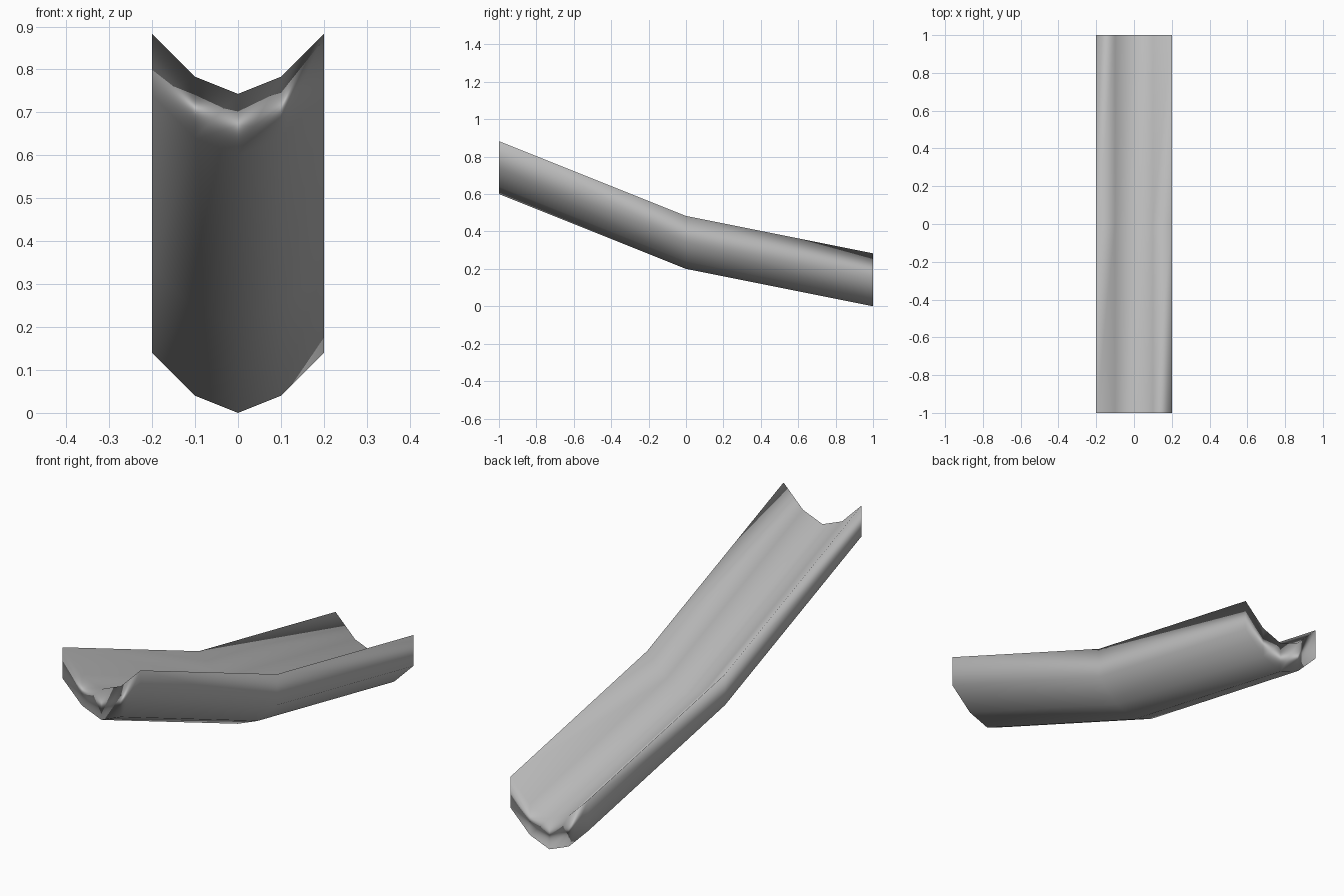
import bpy
import bmesh

cube = bpy.data.objects.get("Cube")
if cube:
    bpy.data.objects.remove(cube, do_unlink=True)

# One flat colour
grey = bpy.data.materials.new("mid_grey")
grey.use_nodes = True
colour = (0.5, 0.5, 0.5, 1)
grey.diffuse_color = colour
grey.node_tree.nodes["Principled BSDF"].inputs["Base Color"].default_value = colour

# Trough section: a shallow dished underside and the same curve raised
THICKNESS = 0.143
dish = [(-0.2, 0.14), (-0.1, 0.04), (0, 0), (0.1, 0.04), (0.2, 0.14)]
section = dish + [(x, z + THICKNESS) for x, z in reversed(dish)]

# Stations along the slope: (y, height of the underside)
path = [(-1, 0.6), (0, 0.2), (1, 0)]

bm = bmesh.new()
rings = [[bm.verts.new((x, y, z + lift)) for x, z in section] for y, lift in path]
count = len(section)

# Outer skin, two triangles per panel with the diagonals all turning one way
for front, rear in zip(rings, rings[1:]):
    for i in range(count):
        j = (i + 1) % count
        bm.faces.new((front[i], rear[i], front[j]))
        bm.faces.new((rear[i], rear[j], front[j]))

# End caps
for i in range(len(dish) - 1):
    low, high = i, count - 1 - i
    for ring, step in ((rings[0], 1), (rings[-1], -1)):
        quad = [ring[low], ring[low + 1], ring[high - 1], ring[high]]
        bm.faces.new(quad[::step])

for face in bm.faces:
    face.smooth = True

mesh = bpy.data.meshes.new("slide_chute")
bm.to_mesh(mesh)
bm.free()
mesh.materials.append(grey)
chute = bpy.data.objects.new("slide_chute", mesh)
bpy.context.collection.objects.link(chute)

# Soft shading led by the large panels
weighted = chute.modifiers.new("soft_shading", "WEIGHTED_NORMAL")
weighted.mode = "FACE_AREA"
weighted.weight = 50
weighted.keep_sharp = False
